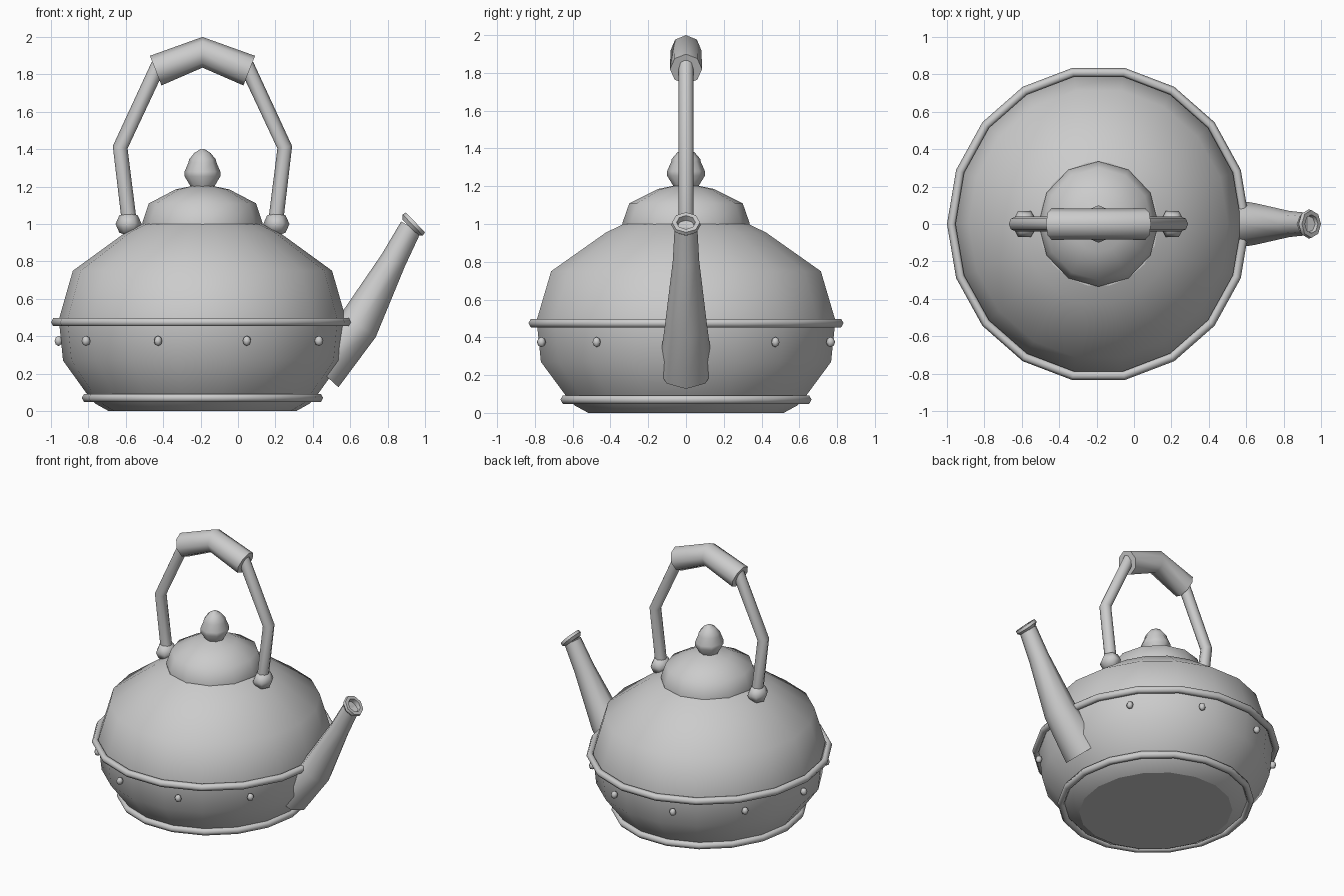
import bpy, bmesh, math
from mathutils import Vector

if "Cube" in bpy.data.objects:
    bpy.data.objects.remove(bpy.data.objects["Cube"])

CX = -0.19      # kettle axis
SX = 0.956      # the body is slightly narrower along x

metal = bpy.data.materials.new("grey_metal")
metal.diffuse_color = (0.6, 0.6, 0.6, 1)
metal.use_nodes = True
metal.node_tree.nodes["Principled BSDF"].inputs["Base Color"].default_value = metal.diffuse_color


def finish(bm, name, angle=65):
    """Turn a bmesh into a smooth shaded object with flat end caps."""
    bmesh.ops.recalc_face_normals(bm, faces=bm.faces)
    mesh = bpy.data.meshes.new(name)
    bm.to_mesh(mesh)
    bm.free()
    ob = bpy.data.objects.new(name, mesh)
    bpy.context.collection.objects.link(ob)
    mesh.materials.append(metal)
    bpy.ops.object.select_all(action='DESELECT')
    ob.select_set(True)
    bpy.context.view_layer.objects.active = ob
    bpy.ops.object.shade_smooth_by_angle(angle=math.radians(angle))
    for p in mesh.polygons:
        if len(p.vertices) > 4:
            p.use_smooth = False
    return ob


def skin(bm, rings, closed=False):
    """Bridge rings of vertices with quads, capping the ends if open."""
    n = len(rings[0])
    pairs = list(zip(rings, rings[1:]))
    if closed:
        pairs.append((rings[-1], rings[0]))
    for a, b in pairs:
        for i in range(n):
            j = (i + 1) % n
            bm.faces.new((a[i], a[j], b[j], b[i]))
    if not closed:
        bm.faces.new(rings[0][::-1])
        bm.faces.new(rings[-1])


def lathe(name, profile, n, closed=False):
    """Revolve (radius, z) points around the kettle axis."""
    bm = bmesh.new()
    rings = []
    for r, z in profile:
        rings.append([bm.verts.new((CX + SX * r * math.cos(2 * math.pi * i / n),
                                    r * math.sin(2 * math.pi * i / n), z))
                      for i in range(n)])
    skin(bm, rings, closed)
    return finish(bm, name)


def tube(name, stations, n, phase=0.0):
    """Sweep a polygon along (x, z, radius) stations in the xz plane."""
    bm = bmesh.new()
    pts = [Vector((x, 0, z)) for x, z, r in stations]
    rings = []
    for k, (x, z, r) in enumerate(stations):
        d = Vector((0, 0, 0))
        if k > 0:
            d += (pts[k] - pts[k - 1]).normalized()
        if k < len(pts) - 1:
            d += (pts[k + 1] - pts[k]).normalized()
        d.normalize()
        side = Vector((d.z, 0, -d.x))
        rings.append([])
        for i in range(n):
            a = phase + 2 * math.pi * i / n
            rings[-1].append(bm.verts.new(
                pts[k] + r * (side * math.cos(a) + Vector((0, 1, 0)) * math.sin(a))))
    skin(bm, rings)
    return bm, rings


def ball(name, loc, scale, seg, rings, rot=0.0):
    bm = bmesh.new()
    bmesh.ops.create_uvsphere(bm, u_segments=seg, v_segments=rings, radius=1)
    ob = finish(bm, name)
    ob.location, ob.scale, ob.rotation_euler.z = loc, scale, rot
    return ob


# Body
lathe("body", [(.525, 0), (.60, .04), (.645, .09), (.78, .27), (.80, .46),
               (.80, .5), (.725, .75), (.43, .955), (.335, 1.0)], 18)

# Trim bands around the waist and the foot
for name, major, z in (("waist_band", .822, .475), ("foot_band", .65, .07)):
    lathe(name, [(major + .025 * math.cos(math.tau * k / 6),
                  z + .025 * math.sin(math.tau * k / 6)) for k in range(6)], 18, True)

# Lid and knob
lathe("lid", [(.335, .99), (.335, 1.01), (.30, 1.11), (.15, 1.185), (.05, 1.205)], 12)
lathe("lid_knob", [(.06, 1.19), (.10, 1.255), (.10, 1.28), (.078, 1.33),
                   (.075, 1.345), (.045, 1.38), (.012, 1.4)], 8)

# Rivets below the waist band
for k in range(10):
    a = math.tau * k / 10
    ball(f"rivet_{k + 1}", (CX + SX * .805 * math.cos(a), .805 * math.sin(a), .375),
         (.024, .024, .027), 6, 4, a)

# Spout with a flared lip
bm, rings = tube("spout", [(.43, .225, .145), (.645, .46, .112), (.83, .805, .07),
                           (.925, .985, .06)], 8)
finish(bm, "spout")
tip, d = Vector((.927, 0, .988)), Vector((.72, 0, .69))
side = Vector((.69, 0, -.72))
bm = bmesh.new()
lip = []
for off, r in ((-.01, .06), (.01, .078), (.03, .074), (.03, .05), (-.002, .046)):
    lip.append([bm.verts.new(tip + d * off + r * (
        side * math.cos(math.tau * i / 8) + Vector((0, 1, 0)) * math.sin(math.tau * i / 8)))
        for i in range(8)])
skin(bm, lip)
finish(bm, "spout_lip", 50)

# Handle rods and lugs on both sides
for s, label in ((-1, "left"), (1, "right")):
    rod = [(CX + s * x, z, r) for x, z, r in
           ((.39, 1.0, .04), (.44, 1.41, .04), (.235, 1.85, .04))]
    bm, _ = tube("rod", rod, 8)
    finish(bm, f"handle_rod_{label}")
    ball(f"handle_lug_{label}", (CX + s * .395, 0, 1.0), (.08, .07, .065),
         6, 4, math.pi / 2)

# Bent grip
bm, _ = tube("grip", [(CX - .25, 1.82, .085), (CX, 1.918, .082), (CX + .25, 1.82, .085)], 8)
finish(bm, "handle_grip")
